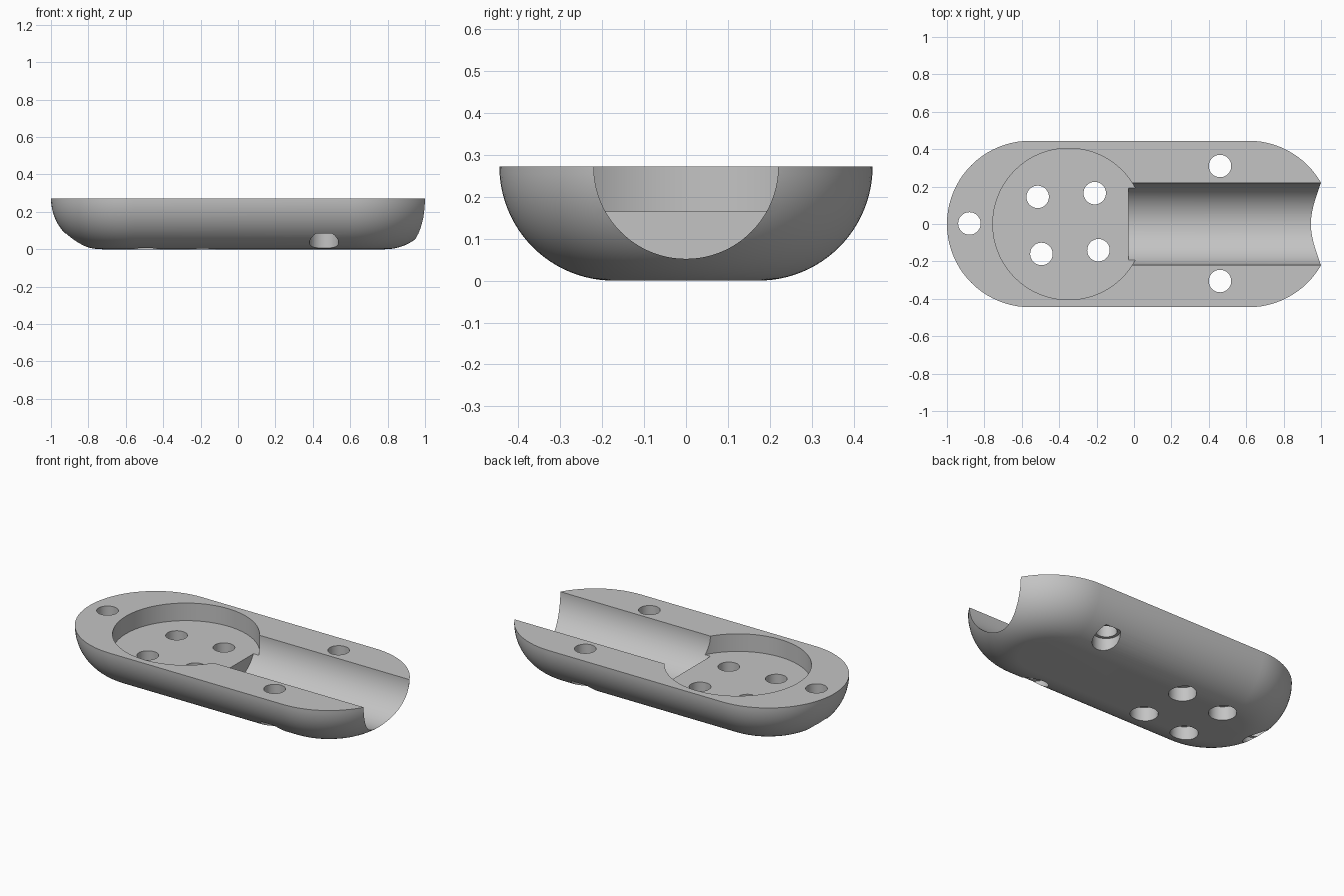
import bpy, bmesh
from math import sin, cos, pi, radians

default = bpy.data.objects.get("Cube")
if default:
    bpy.data.objects.remove(default, do_unlink=True)

HEIGHT = 0.272        # also the radius of the rounded underside
HALF_WIDTH = 0.445
LEFT_X, RIGHT_X = -0.555, 0.613   # centres of the two rounded ends

grey = bpy.data.materials.new("plain grey")
grey.use_nodes = True
grey.diffuse_color = (0.55, 0.55, 0.55, 1)
grey.node_tree.nodes["Principled BSDF"].inputs["Base Color"].default_value = (0.55, 0.55, 0.55, 1)


def stadium(radius, steps=40):
    """Outline of a slot shape, counter-clockwise."""
    arc = [-pi / 2 + pi * i / steps for i in range(steps + 1)]
    right = [(RIGHT_X + radius * cos(a), radius * sin(a)) for a in arc]
    left = [(LEFT_X - radius * cos(a), -radius * sin(a)) for a in arc]
    return right + left


def make_body(layers=24):
    """Stack slot outlines that shrink along a quarter round."""
    bm = bmesh.new()
    rings = []
    for i in range(layers + 1):
        a = pi / 2 * i / layers
        radius = HALF_WIDTH - HEIGHT + HEIGHT * sin(a)
        z = HEIGHT - HEIGHT * cos(a)
        rings.append([bm.verts.new((x, y, z)) for x, y in stadium(radius)])
    for low, high in zip(rings, rings[1:]):
        for j in range(len(low)):
            k = (j + 1) % len(low)
            bm.faces.new((low[j], low[k], high[k], high[j]))
    bm.faces.new(rings[-1])
    bm.faces.new(rings[0][::-1])
    mesh = bpy.data.meshes.new("rounded_body")
    bm.to_mesh(mesh)
    bm.free()
    mesh.materials.append(grey)
    obj = bpy.data.objects.new("rounded_body", mesh)
    bpy.context.collection.objects.link(obj)
    return obj


def cut_cylinder(body, radius, start, end, sides=48):
    """Subtract a cylinder running from start to end (along z or x)."""
    length = sum(abs(b - a) for a, b in zip(start, end))
    middle = [(a + b) / 2 for a, b in zip(start, end)]
    turn = (0, pi / 2, 0) if start[0] != end[0] else (0, 0, 0)
    bpy.ops.mesh.primitive_cylinder_add(vertices=sides, radius=radius, depth=length,
                                        location=middle, rotation=turn)
    cutter = bpy.context.object
    cutter.name = "cutter"
    cutter.hide_render = True
    cutter.data.materials.append(grey)
    bpy.context.view_layer.objects.active = body
    mod = body.modifiers.new("cut", 'BOOLEAN')
    mod.operation = 'DIFFERENCE'
    mod.solver = 'EXACT'
    mod.object = cutter
    bpy.ops.object.modifier_apply(modifier=mod.name)
    bpy.data.objects.remove(cutter, do_unlink=True)


body = make_body()

# Round pocket and half-round channel
cut_cylinder(body, 0.405, (-0.35, 0, 0.165), (-0.35, 0, 0.5), 128)
cut_cylinder(body, 0.22, (-0.03, 0, HEIGHT), (1.3, 0, HEIGHT), 128)

# Screw holes, each widened from below
holes = [(-0.88, 0.003), (0.46, 0.31), (0.46, -0.305),
         (-0.515, 0.145), (-0.21, 0.165), (-0.495, -0.16), (-0.19, -0.14)]
for x, y in holes:
    cut_cylinder(body, 0.06, (x, y, -0.1), (x, y, 0.5))
    cut_cylinder(body, 0.078, (x, y, -0.1), (x, y, 0.085))

bpy.ops.object.select_all(action='DESELECT')
body.select_set(True)
bpy.context.view_layer.objects.active = body
bpy.ops.object.shade_smooth_by_angle(angle=radians(30))
